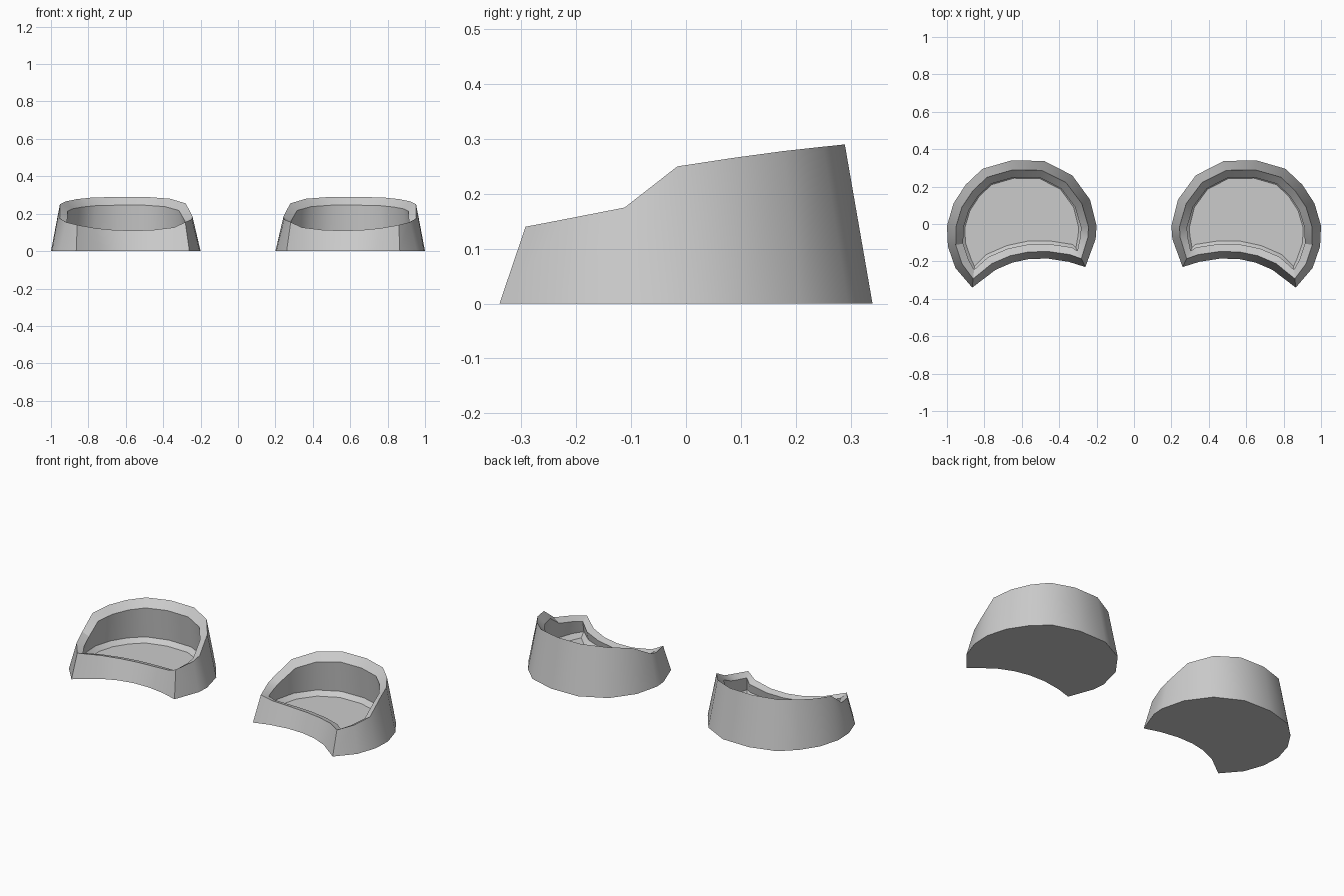
import bpy, bmesh, math
from mathutils import Vector

if "Cube" in bpy.data.objects:
    bpy.data.objects.remove(bpy.data.objects["Cube"])

# Crescent outline of one cup: base x, base y, rim height
OUTLINE = [
    (.865, -.34, .14), (.955, -.235, .155), (.995, -.12, .175), (1.0, -.01, .25),
    (.965, .11, .266), (.90, .21, .278), (.81, .295, .286), (.655, .34, .29),
    (.48, .337, .29), (.33, .26, .28), (.235, .13, .255), (.2, -.01, .185),
    (.205, -.08, .17), (.26, -.23, .155), (.35, -.202, .127), (.46, -.185, .113),
    (.56, -.187, .11), (.65, -.206, .113), (.74, -.245, .122),
]


def inset(i, d):
    """Move outline point i inward by d, with limited mitre at the tips."""
    n = len(OUTLINE)
    p, a, b = (Vector(OUTLINE[k % n][:2]) for k in (i, i - 1, i + 1))
    e1, e2 = (p - a).normalized(), (b - p).normalized()
    normal = Vector((-e1.y - e2.y, e1.x + e2.x)).normalized()
    cos_half = max(normal.dot(Vector((-e1.y, e1.x))), 1 / 1.2)
    return p + normal * d / cos_half


def make_cup(name, side):
    bm = bmesh.new()
    rings = [[] for _ in range(5)]
    for i, (x, y, z) in enumerate(OUTLINE):
        lean = .03 + .07 * z
        drop = .01 + .19 * max(z - .11, 0)
        # base, outer rim, inner rim, foot of inner wall, floor
        levels = [(0, 0), (lean, z), (lean + .04, z - drop),
                  (.07, .06), (.095, .035)]
        for ring, (d, h) in zip(rings, levels):
            q = inset(i, d)
            ring.append(bm.verts.new((side * q.x, q.y, h)))
    n = len(OUTLINE)
    for low, high in zip(rings, rings[1:]):
        for i in range(n):
            j = (i + 1) % n
            bm.faces.new((low[i], low[j], high[j], high[i]))
    bm.faces.new(rings[0][::-1])
    bm.faces.new(rings[-1])
    bmesh.ops.recalc_face_normals(bm, faces=bm.faces)
    mesh = bpy.data.meshes.new(name)
    bm.to_mesh(mesh)
    bm.free()
    ob = bpy.data.objects.new(name, mesh)
    bpy.context.collection.objects.link(ob)
    bpy.ops.object.select_all(action='DESELECT')
    ob.select_set(True)
    bpy.context.view_layer.objects.active = ob
    bpy.ops.object.shade_smooth_by_angle(angle=math.radians(32))


# Mirrored pair
make_cup("right_cup", 1)
make_cup("left_cup", -1)
